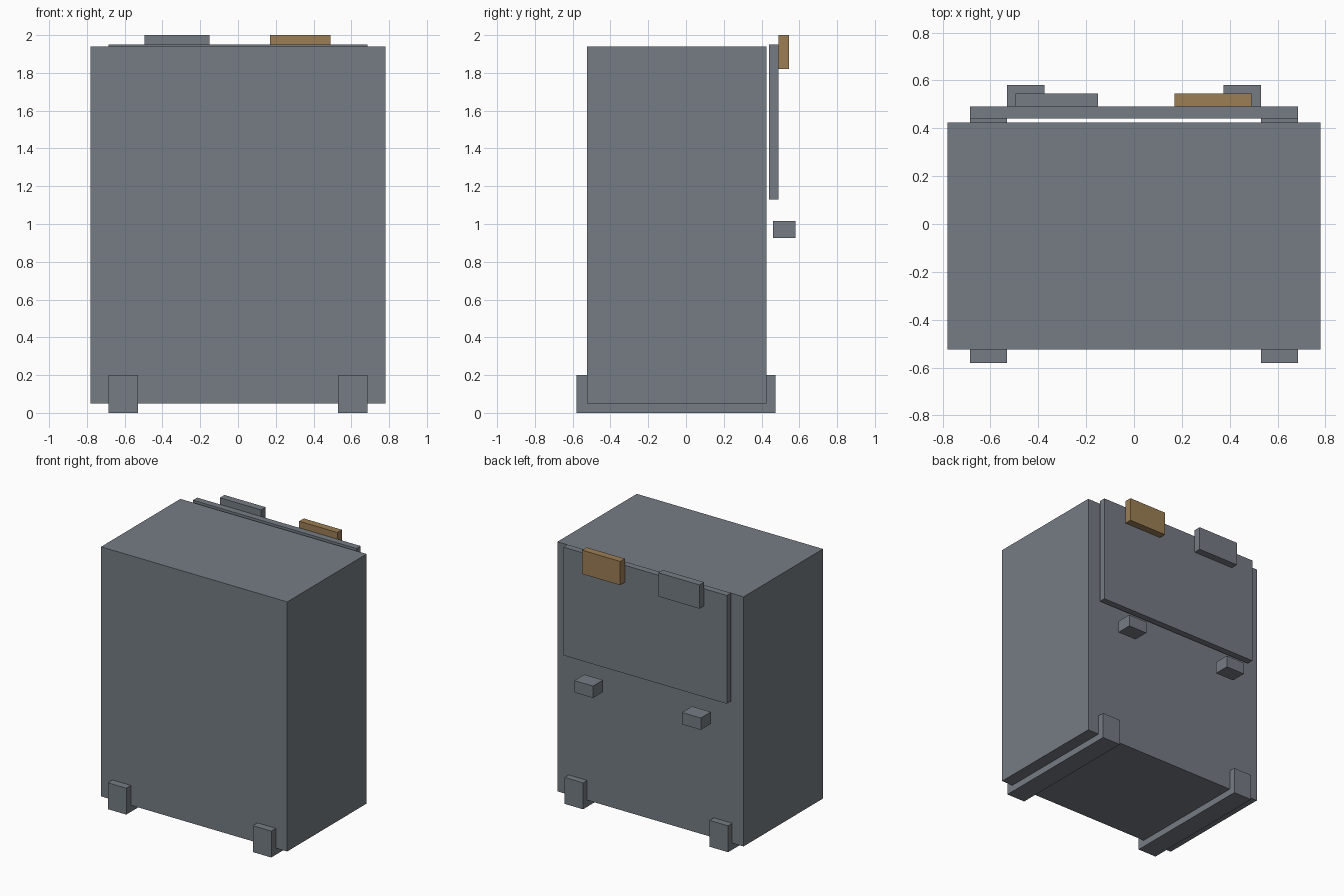
import bpy

if "Cube" in bpy.data.objects:
    bpy.data.objects.remove(bpy.data.objects["Cube"])


def material(name, rgb):
    m = bpy.data.materials.new(name)
    m.diffuse_color = (*rgb, 1.0)
    m.use_nodes = True
    m.node_tree.nodes["Principled BSDF"].inputs["Base Color"].default_value = m.diffuse_color
    return m


grey = material("steel_grey", (0.178, 0.202, 0.231))
tan = material("tan", (0.332, 0.209, 0.089))


def box(name, x, y, z, mat=grey):
    """Axis-aligned box from (min, max) ranges."""
    bpy.ops.mesh.primitive_cube_add(size=1)
    ob = bpy.context.object
    ob.name = name
    ob.location = [(r[0] + r[1]) / 2 for r in (x, y, z)]
    ob.scale = [r[1] - r[0] for r in (x, y, z)]
    bpy.ops.object.transform_apply(location=True, rotation=False, scale=True)
    ob.data.materials.append(mat)
    return ob


# Cabinet and rear panel
box("cabinet", (-0.78, 0.78), (-0.525, 0.425), (0.05, 1.94))
box("rear_panel", (-0.685, 0.685), (0.44, 0.49), (1.13, 1.95))

# Plates at the top of the rear panel
box("grey_plate", (-0.495, -0.15), (0.49, 0.545), (1.82, 2.0))
box("tan_plate", (0.17, 0.49), (0.49, 0.545), (1.82, 2.0), tan)

# Mirrored runners underneath and small rear blocks
for side, s in (("left", -1), ("right", 1)):
    box(side + "_runner", sorted((s * 0.53, s * 0.685)), (-0.58, 0.475), (0.0, 0.2))
    box(side + "_rear_block", sorted((s * 0.373, s * 0.53)), (0.46, 0.58), (0.925, 1.015))
